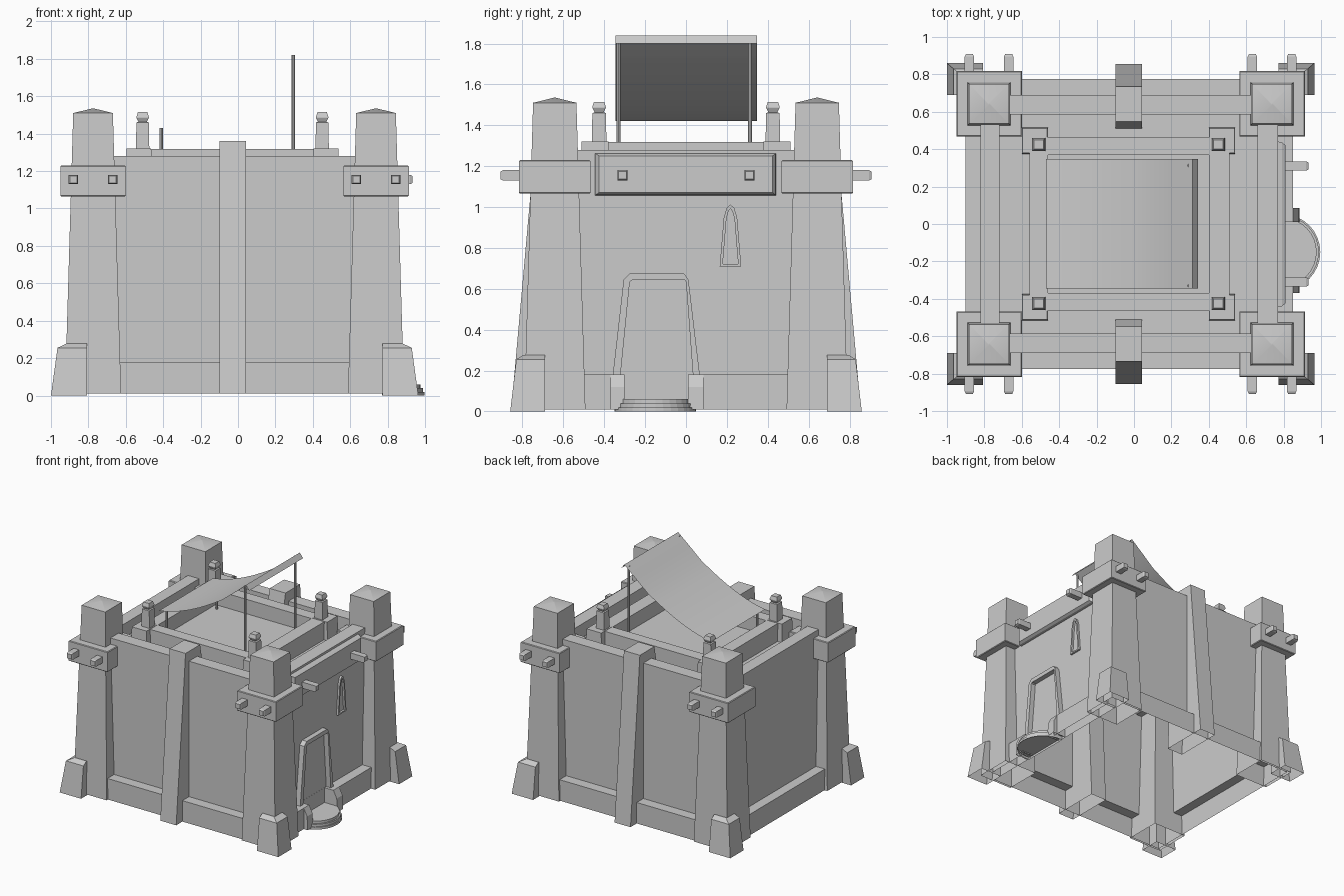
import bpy, bmesh, math

if "Cube" in bpy.data.objects:
    bpy.data.objects.remove(bpy.data.objects["Cube"])

CX = -0.018   # the building body is centred slightly left of the origin


def finish(name, bm):
    bmesh.ops.recalc_face_normals(bm, faces=bm.faces)
    me = bpy.data.meshes.new(name)
    bm.to_mesh(me)
    bm.free()
    ob = bpy.data.objects.new(name, me)
    bpy.context.collection.objects.link(ob)
    return ob


def skin(name, rings, open_start=False):
    """Skin a list of four-point rings and cap the ends."""
    bm = bmesh.new()
    vs = [[bm.verts.new(p) for p in r] for r in rings]
    for a, b in zip(vs, vs[1:]):
        for i in range(4):
            j = (i + 1) % 4
            bm.faces.new((a[i], a[j], b[j], b[i]))
    bm.faces.new(vs[-1])
    if not open_start:
        bm.faces.new(vs[0][::-1])
    return finish(name, bm)


def loft(name, levels, open_bottom=False):
    """Stack of horizontal rectangles (x0, x1, y0, y1, z)."""
    return skin(name, [((x0, y0, z), (x1, y0, z), (x1, y1, z), (x0, y1, z))
                       for x0, x1, y0, y1, z in levels], open_bottom)


def box(name, x0, x1, y0, y1, z0, z1, open_bottom=False):
    return loft(name, [(x0, x1, y0, y1, z0), (x0, x1, y0, y1, z1)], open_bottom)


def sq(x, y, h, z):
    return (x - h, x + h, y - h, y + h, z)


def frame(name, outer, inner, x0, x1):
    """Raised border between two (y, z) outlines of equal length."""
    bm = bmesh.new()
    n = len(outer)
    loops = [[bm.verts.new((x, y, z)) for y, z in pts]
             for pts, x in ((outer, x0), (outer, x1), (inner, x1), (inner, x0))]
    for k in range(4):
        a, b = loops[k], loops[(k + 1) % 4]
        for i in range(n):
            j = (i + 1) % n
            bm.faces.new((a[i], a[j], b[j], b[i]))
    return finish(name, bm)


# Hollow body: plinth, ledge, walls, parapet top and sunken roof deck in one shell
body = loft("body", [(-0.90, 0.77, -0.775, 0.775, 0.01), (-0.90, 0.77, -0.775, 0.775, 0.18),
                     (-0.82, 0.769, -0.69, 0.69, 0.18), (-0.82, 0.769, -0.69, 0.69, 1.28),
                     (-0.72, 0.66, -0.585, 0.585, 1.28), (-0.72, 0.66, -0.585, 0.585, 1.17)],
            open_bottom=True)
box("right_plinth_a", 0.765, 0.85, -0.7, -0.33, 0.01, 0.18, True)
box("right_plinth_b", 0.765, 0.85, 0.05, 0.7, 0.01, 0.18, True)

# Inner roof and its raised rim
box("inner_roof", -0.5, 0.45, -0.41, 0.41, 1.172, 1.2, True)
for s in (-1, 1):
    y0, y1 = sorted((s * 0.37, s * 0.465))
    box("roof_rim_long", -0.56, 0.51, y0, y1, 1.172, 1.317, True)
for x0, x1 in ((-0.56, -0.46), (0.40, 0.51)):
    box("roof_rim_short", x0, x1, -0.37, 0.37, 1.172, 1.317, True)

# Rim corner blocks and small finials
for xc, bx in ((-0.51, -0.53), (0.45, 0.47)):
    for s in (-1, 1):
        yc = s * 0.425
        loft("rim_corner", [sq(bx, s * 0.445, 0.07, 1.172), sq(bx, s * 0.445, 0.066, 1.32)], True)
        loft("finial", [sq(xc, yc, 0.036, 1.31), sq(xc, yc, 0.033, 1.46),
                        sq(xc, yc, 0.022, 1.463), sq(xc, yc, 0.033, 1.485),
                        sq(xc, yc, 0.033, 1.49), sq(xc, yc, 0.025, 1.515)])

# Corner towers with collar, foot block and beam ends
for tx, sx in ((-0.775, -1), (0.738, 1)):
    for sy in (-1, 1):
        ty = sy * 0.642
        tower = loft("tower", [sq(tx, ty, 0.15, 0.01), sq(tx, ty, 0.106, 1.51),
                               sq(tx, ty, 0.004, 1.535)], open_bottom=True)
        for p in tower.data.polygons:
            p.use_smooth = True
        tower.data.set_sharp_from_angle(angle=math.radians(30))
        loft("tower_collar", [sq(tx, ty, 0.17, 1.065), sq(tx, ty, 0.175, 1.07),
                              sq(tx, ty, 0.175, 1.225), sq(tx, ty, 0.17, 1.23)])
        lv = []
        for ox, oy, z in ((0.982, 0.86, 0.0), (0.947, 0.83, 0.255), (0.90, 0.795, 0.277)):
            xs = sorted((CX + sx * ox, CX + sx * 0.79))
            ys = sorted((sy * oy, sy * 0.69))
            lv.append((*xs, *ys, z))
        loft("tower_foot", lv, open_bottom=True)
        for px in (tx - 0.105, tx + 0.105):
            skin("beam_end", [[(px + h * a, sy * y, 1.155 + h * b) for a, b in
                               ((-1, -1), (1, -1), (1, 1), (-1, 1))]
                              for h, y in ((0.025, 0.78), (0.025, 0.895), (0.019, 0.908))])

# Tapered buttresses in the middle of front and back
for s in (-1, 1):
    lv = [(-0.10, 0.043, *sorted((s * yi, s * yo)), z)
          for yi, yo, z in ((0.46, 0.855, 0.01), (0.508, 0.753, 1.15), (0.548, 0.735, 1.36))]
    loft("buttress", lv, open_bottom=True)

# Bevelled beam panel on the right wall, with two beam ends
skin("beam_panel", [[(x, y0, z0), (x, y1, z0), (x, y1, z1), (x, y0, z1)]
                    for x, y0, y1, z0, z1 in ((0.765, -0.445, 0.442, 1.057, 1.263),
                                              (0.79, -0.44, 0.437, 1.06, 1.26),
                                              (0.81, -0.425, 0.422, 1.072, 1.25))])
for y in (-0.31, 0.31):
    skin("panel_beam", [[(x, y + h * a, 1.155 + h * b) for a, b in
                         ((-1, -1), (1, -1), (1, 1), (-1, 1))]
                        for h, x in ((0.025, 0.78), (0.025, 0.92), (0.019, 0.932))])

# Door: raised frame, jamb stones and rounded steps
frame("door_frame",
      [(-0.375, 0.03), (-0.305, 0.645), (-0.275, 0.675), (-0.01, 0.675), (0.012, 0.645), (0.085, 0.03)],
      [(-0.335, 0.03), (-0.275, 0.635), (-0.265, 0.642), (-0.005, 0.642), (0.0, 0.635), (0.045, 0.03)],
      0.76, 0.81)
for y0, y1 in ((-0.37, -0.30), (0.01, 0.085)):
    loft("jamb_stone", [(0.765, 0.885, y0, y1, 0.01), (0.765, 0.88, y0, y1, 0.12),
                        (0.765, 0.85, y0, y1, 0.18)], True)
for k, r in enumerate((0.20, 0.192, 0.18)):
    bm = bmesh.new()
    n = 16
    prof = [(0.80 + r * 0.98 * math.sin(math.pi * i / n), -0.15 - r * math.cos(math.pi * i / n))
            for i in range(n + 1)]
    prof = [(0.77, -0.15 - r)] + prof + [(0.77, -0.15 + r)]
    low, top = ([bm.verts.new((x, y, 0.02 * (k + h))) for x, y in prof] for h in (0, 1))
    for i in range(len(prof)):
        bm.faces.new((low[i - 1], low[i], top[i], top[i - 1]))
    bm.faces.new(top)
    finish("door_step", bm)

# Arched slit window surround
frame("window_frame",
      [(0.165, 0.71), (0.27, 0.71), (0.25, 0.95), (0.236, 0.995), (0.217, 1.012), (0.199, 0.995), (0.185, 0.95)],
      [(0.18, 0.722), (0.255, 0.722), (0.237, 0.945), (0.227, 0.98), (0.217, 0.992), (0.208, 0.98), (0.198, 0.945)],
      0.755, 0.785)

# Cloth awning on four poles
bm = bmesh.new()
prof = [(-0.47, 1.42), (-0.38, 1.437), (-0.30, 1.46), (-0.20, 1.498), (-0.10, 1.545),
        (0.0, 1.60), (0.10, 1.66), (0.20, 1.745), (0.312, 1.838), (0.342, 1.80)]
rows = [[bm.verts.new((x, y, z)) for y in (-0.345, 0.347)] for x, z in prof]
for a, b in zip(rows, rows[1:]):
    bm.faces.new((a[0], b[0], b[1], a[1]))
awning = finish("awning", bm)
for p in awning.data.polygons:
    p.use_smooth = True
awning.data.set_sharp_from_angle(angle=math.radians(40))
for x, top in ((-0.41, 1.43), (0.295, 1.82)):
    for y in (-0.33, 0.313):
        bpy.ops.mesh.primitive_cylinder_add(vertices=8, radius=0.009, depth=top - 1.2,
                                            location=(x, y, (top + 1.2) / 2))
        bpy.context.object.name = "awning_pole"
